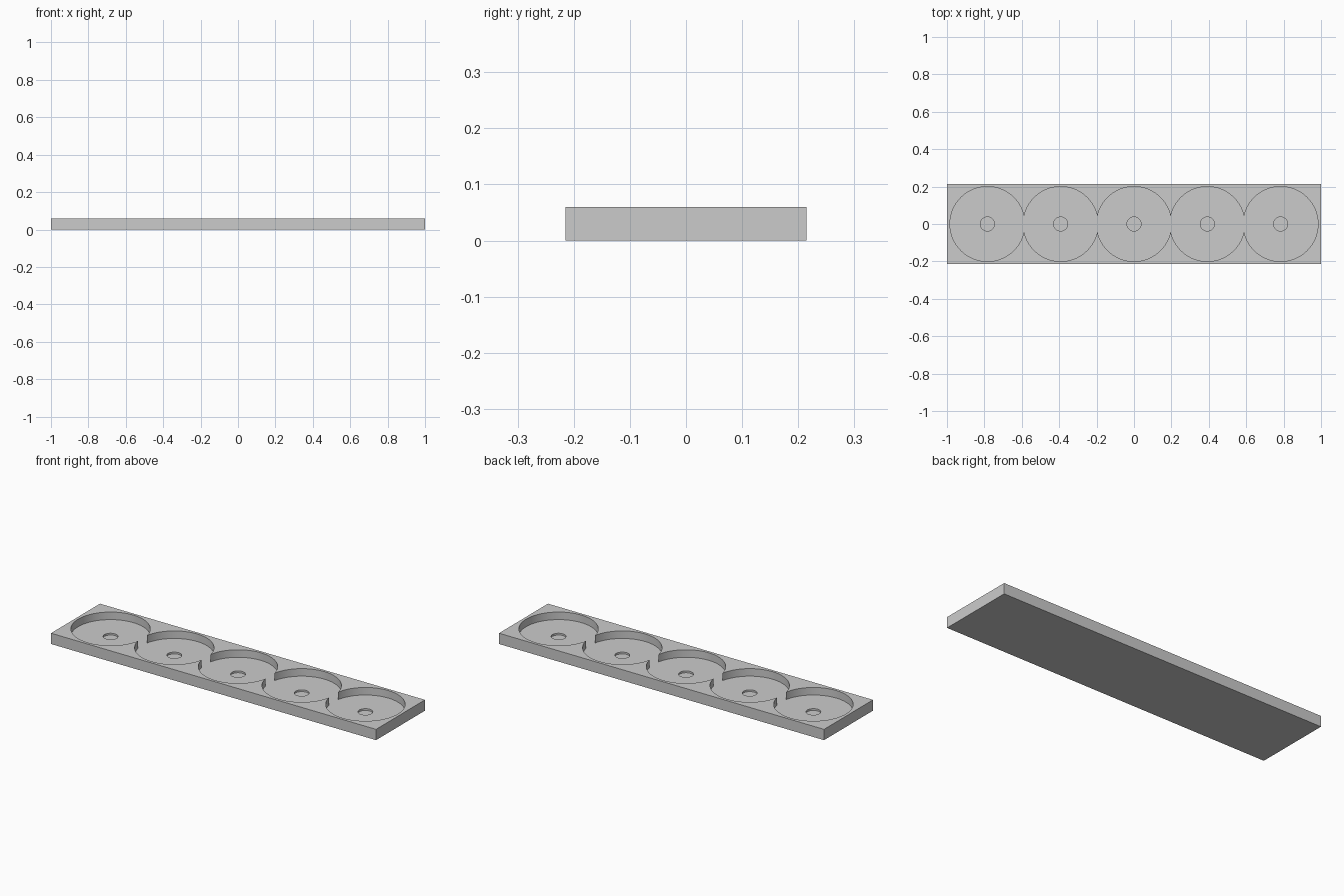
import bpy

LENGTH, WIDTH, HEIGHT = 2.0, 0.43, 0.06
PITCH = 0.392
POCKET_RADIUS, POCKET_FLOOR = 0.2, 0.018
HOLE_RADIUS, HOLE_FLOOR = 0.0375, 0.008

if "Cube" in bpy.data.objects:
    bpy.data.objects.remove(bpy.data.objects["Cube"])

# Plain grey material
grey = bpy.data.materials.new("plain grey")
grey.use_nodes = True
colour = (0.6, 0.6, 0.6, 1)
grey.diffuse_color = colour
grey.node_tree.nodes["Principled BSDF"].inputs["Base Color"].default_value = colour

# Tray block
bpy.ops.mesh.primitive_cube_add(size=1, location=(0, 0, HEIGHT / 2))
tray = bpy.context.object
tray.name = "tray"
tray.scale = (LENGTH, WIDTH, HEIGHT)
bpy.ops.object.transform_apply(location=True, scale=True)
tray.data.materials.append(grey)


def cut_round(x, radius, floor, sides):
    """Cut a round recess into the tray, open at the top."""
    top = HEIGHT + 0.05
    bpy.ops.mesh.primitive_cylinder_add(
        vertices=sides, radius=radius, depth=top - floor,
        location=(x, 0, (top + floor) / 2))
    cutter = bpy.context.object
    cutter.name = "recess_cutter"
    cutter.hide_render = True
    cutter.data.materials.append(grey)
    cut = tray.modifiers.new("recess", "BOOLEAN")
    cut.operation = "DIFFERENCE"
    cut.solver = "EXACT"
    cut.object = cutter
    bpy.context.view_layer.objects.active = tray
    bpy.ops.object.modifier_apply(modifier=cut.name)
    bpy.data.objects.remove(cutter)


# Overlapping round pockets, each with a small blind hole in the middle
for i in range(-2, 3):
    cut_round(i * PITCH, POCKET_RADIUS, POCKET_FLOOR, 96)
for i in range(-2, 3):
    cut_round(i * PITCH, HOLE_RADIUS, HOLE_FLOOR, 48)

# Smooth round walls, sharp rims
bpy.ops.object.select_all(action="DESELECT")
tray.select_set(True)
bpy.context.view_layer.objects.active = tray
bpy.ops.object.shade_smooth_by_angle()
